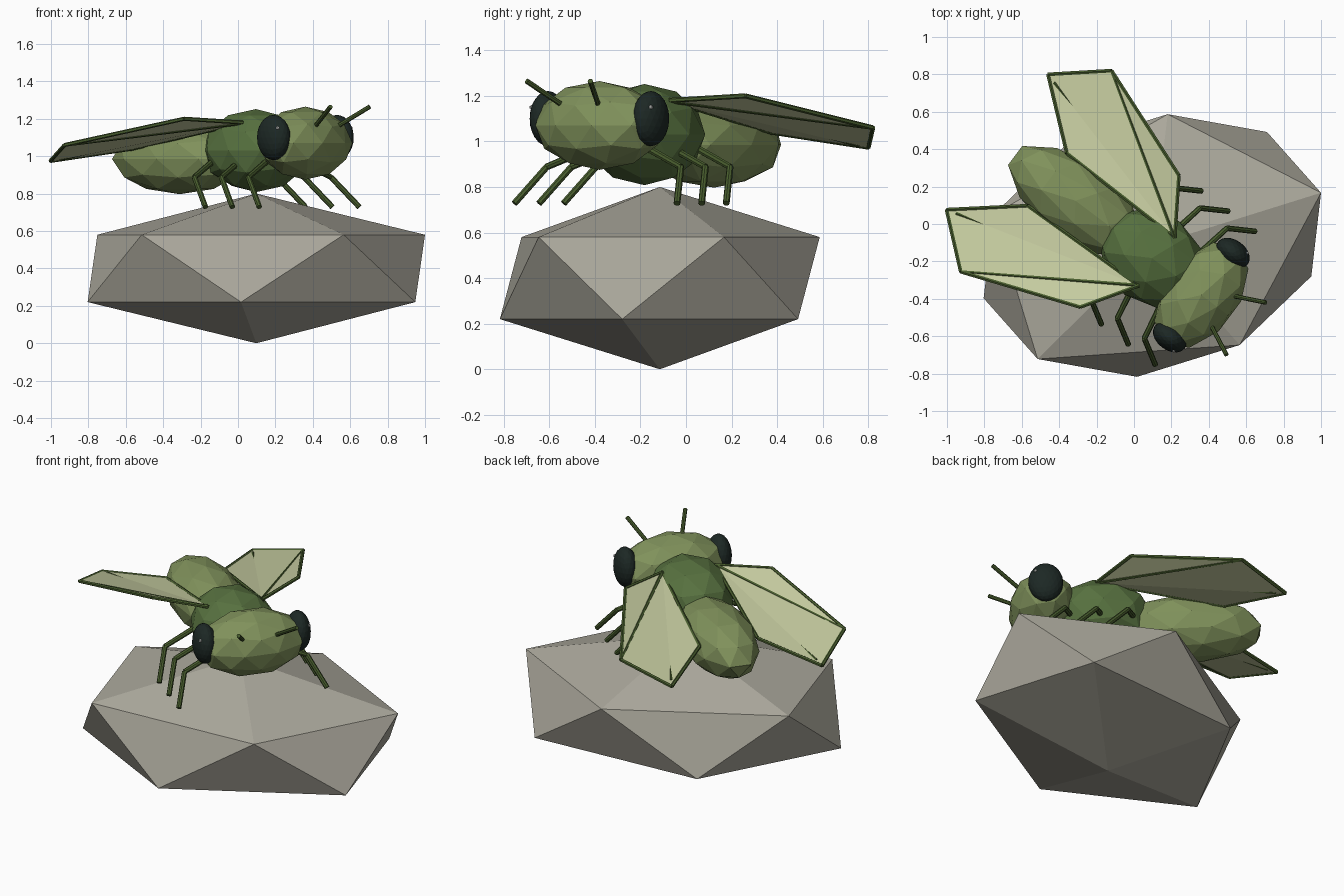
import bpy, bmesh, math
from mathutils import Vector, Matrix

if "Cube" in bpy.data.objects:
    bpy.data.objects.remove(bpy.data.objects["Cube"])

# Insect frame: +x runs forward, +y to its left, origin below the head
BODY = Matrix.Translation((0.36, -0.38, 0)) @ Matrix.Rotation(math.atan2(-0.6, 0.8), 4, 'Z')


def mat(name, rgb):
    m = bpy.data.materials.new(name)
    m.diffuse_color = (*rgb, 1)
    m.use_nodes = True
    m.node_tree.nodes["Principled BSDF"].inputs["Base Color"].default_value = m.diffuse_color
    return m


STONE = mat("warm_grey_stone", (0.41, 0.395, 0.335))
LIGHT = mat("light_olive", (0.215, 0.285, 0.105))
GREEN = mat("mid_green", (0.095, 0.165, 0.05))
LIMB = mat("dark_moss", (0.065, 0.11, 0.027))
WING = mat("pale_wing", (0.56, 0.60, 0.35))
EYE = mat("near_black_green", (0.012, 0.021, 0.018))
GLINT = mat("eye_glint", (0.6, 0.62, 0.6))


def finish(bm, name, material, matrix=BODY):
    bmesh.ops.recalc_face_normals(bm, faces=bm.faces)
    me = bpy.data.meshes.new(name)
    bm.to_mesh(me)
    bm.free()
    me.materials.append(material)
    ob = bpy.data.objects.new(name, me)
    ob.matrix_world = matrix
    bpy.context.collection.objects.link(ob)
    return ob


def blob(name, centre, radii, material, detail=2):
    """Faceted ellipsoid."""
    bm = bmesh.new()
    m = Matrix.Translation(centre) @ Matrix.Diagonal((*radii, 1))
    bmesh.ops.create_icosphere(bm, subdivisions=detail, radius=1, matrix=m)
    return finish(bm, name, material)


def tubes(name, segments, material, sides=8):
    """Straight rods, each (start, end, start radius, end radius)."""
    bm = bmesh.new()
    for a, b, r1, r2 in segments:
        a, b = Vector(a), Vector(b)
        d = b - a
        m = Matrix.Translation((a + b) / 2) @ d.to_track_quat('Z', 'Y').to_matrix().to_4x4()
        bmesh.ops.create_cone(bm, cap_ends=True, segments=sides, radius1=r1,
                              radius2=r2, depth=d.length, matrix=m)
    return finish(bm, name, material)


# Rock: squashed icosahedron, lower half is the upper half through the centre
centre = Vector((0.098, -0.115, 0.4))
upper = [(0.18, 0.587, 0.58), (1.0, 0.167, 0.58), (0.565, -0.647, 0.58),
         (-0.515, -0.722, 0.58), (-0.752, 0.05, 0.58), (0.098, -0.115, 0.8)]
bm = bmesh.new()
for p in upper:
    bm.verts.new(p)
    bm.verts.new(2 * centre - Vector(p))
bmesh.ops.convex_hull(bm, input=bm.verts)
finish(bm, "rock", STONE, Matrix.Identity(4))

# Body masses
blob("head", (0, 0, 1.07), (0.2, 0.325, 0.195), LIGHT)
blob("thorax", (-0.33, 0, 1.03), (0.305, 0.245, 0.222), GREEN)
blob("abdomen", (-0.84, 0, 0.985), (0.425, 0.205, 0.188), LIGHT)

for s, side in ((1, "left"), (-1, "right")):
    def P(x, y, z):
        return Vector((x, s * y, z))

    # Eye with a small glint
    blob(side + "_eye", P(0, 0.282, 1.1), (0.1, 0.068, 0.121), EYE, 3)
    blob(side + "_eye_glint", P(0.06, 0.326, 1.15), (0.011,) * 3, GLINT, 1)

    # Antenna
    tubes(side + "_antenna", [(P(0.11, 0.085, 1.14), P(0.30, 0.175, 1.265), 0.012, 0.012)], LIMB)

    # Three legs: hip to knee, knee to foot
    for i, label in enumerate(("front", "middle", "rear")):
        u = -0.18 * i
        hip, knee = P(u - 0.15, 0.13, 0.98), P(u - 0.105, 0.368, 0.888)
        foot = P(u + 0.027, 0.446, 0.728)
        leg = tubes(f"{side}_{label}_leg", [(hip, knee, 0.017, 0.015),
                                            (knee, foot, 0.015, 0.015)], LIMB)

    # Wing membrane
    root, outer = P(-0.298, 0.16, 1.18), P(-0.48, 0.44, 1.2)
    tip_out, tip_in = P(-1.104, 0.672, 1.06), P(-1.364, 0.452, 0.975)
    inner = P(-1.03, 0.175, 1.04)
    outline = [root, outer, tip_out, tip_in, inner]
    bm = bmesh.new()
    vs = [bm.verts.new(p) for p in outline]
    for k in (1, 2, 3):
        bm.faces.new((vs[0], vs[k], vs[k + 1]))
    wing = finish(bm, side + "_wing", WING)
    thick = wing.modifiers.new("thickness", 'SOLIDIFY')
    thick.thickness, thick.offset = 0.01, 0

    # Wing rim and veins
    rim = [(a, b, 0.011, 0.011) for a, b in zip(outline, outline[1:] + outline[:1])]
    rim.append((root, tip_out, 0.012, 0.009))
    rim.append((root.lerp(tip_in, 0.74), root.lerp(tip_in, 0.95), 0.003, 0.010))
    tubes(side + "_wing_veins", rim, LIMB, 6)
